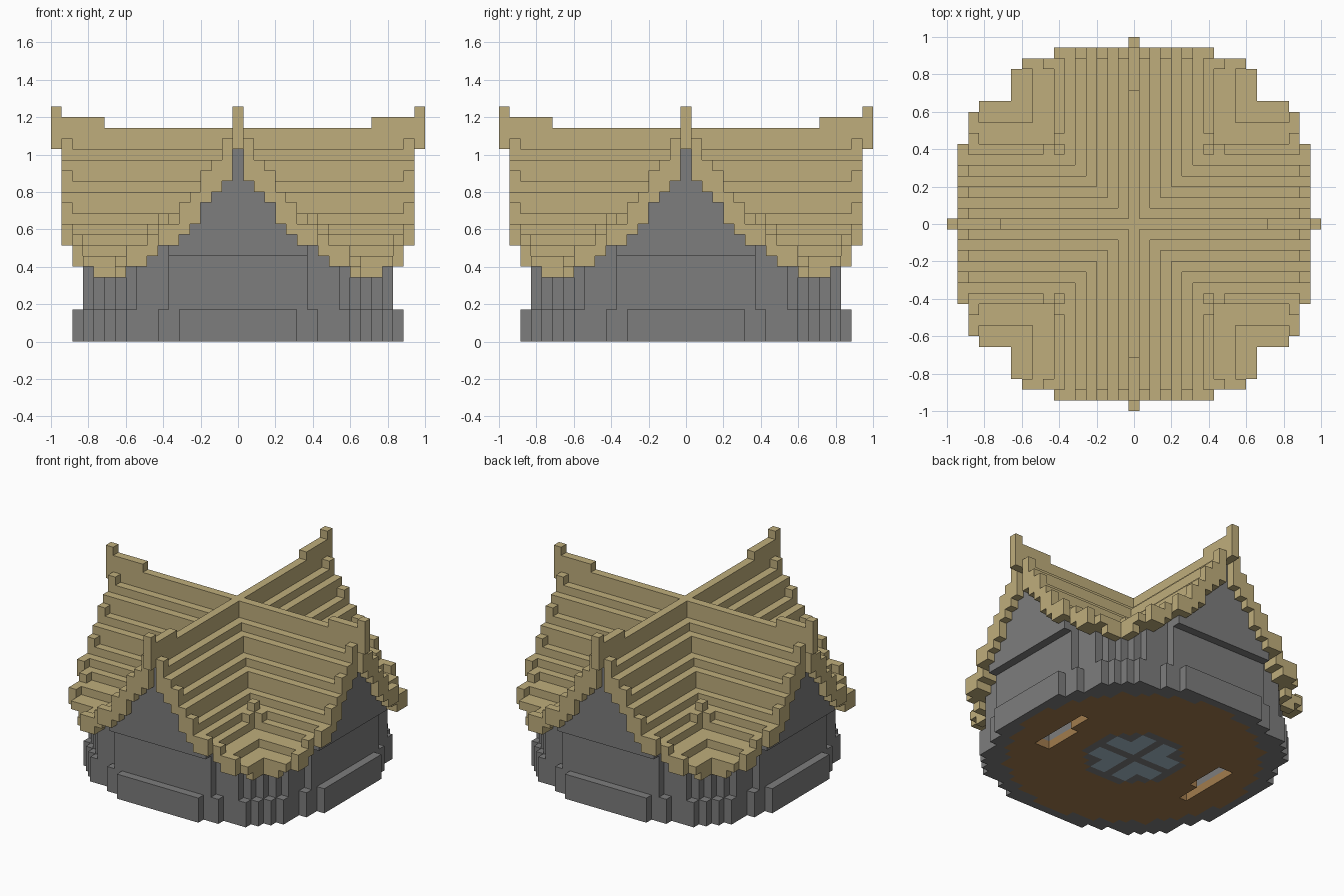
import bpy, bmesh, math

cube = bpy.data.objects.get("Cube")
if cube:
    bpy.data.objects.remove(cube, do_unlink=True)

U = 2 / 35          # edge of one block
N = 17              # blocks either side of the centre
TOP = 22            # blocks in height


def material(name, rgb):
    m = bpy.data.materials.new(name)
    m.use_nodes = True
    m.diffuse_color = (*rgb, 1)
    bsdf = m.node_tree.nodes["Principled BSDF"]
    bsdf.inputs["Base Color"].default_value = (*rgb, 1)
    bsdf.inputs["Roughness"].default_value = 0.9
    return m


stone = material("grey stone", (0.205, 0.205, 0.205))
thatch = material("straw tan", (0.52, 0.42, 0.20))
wood = material("brown wood", (0.36, 0.20, 0.075))
pale = material("pale blue grey", (0.39, 0.53, 0.62))

# Each direction has an axis and a sign
SIDES = [(axis, sign) for axis in range(3) for sign in (-1, 1)]


def blocks(name, mat, inside):
    """Build the outer skin of all blocks for which inside(i, j, k) holds;
    i and j count from the centre, k is the layer."""
    cells = {(i, j, k) for i in range(-N, N + 1) for j in range(-N, N + 1)
             for k in range(TOP) if inside(i, j, k)}
    bm = bmesh.new()
    verts = {}

    def vert(p):
        if p not in verts:
            verts[p] = bm.verts.new(((p[0] - 0.5) * U, (p[1] - 0.5) * U, p[2] * U))
        return verts[p]

    for c in cells:
        for axis, sign in SIDES:
            other = list(c)
            other[axis] += sign
            if tuple(other) in cells:
                continue
            p, q = (axis + 1) % 3, (axis + 2) % 3
            ring = []
            for dp, dq in ((0, 0), (1, 0), (1, 1), (0, 1)):
                corner = list(c)
                corner[axis] += sign > 0
                corner[p] += dp
                corner[q] += dq
                ring.append(vert(tuple(corner)))
            bm.faces.new(ring if sign > 0 else ring[::-1])
    bmesh.ops.dissolve_limit(bm, angle_limit=math.radians(1),
                             verts=bm.verts, edges=bm.edges)
    bmesh.ops.triangulate(bm, faces=[f for f in bm.faces if len(f.verts) > 4])
    mesh = bpy.data.meshes.new(name)
    bm.to_mesh(mesh)
    bm.free()
    mesh.materials.append(mat)
    obj = bpy.data.objects.new(name, mesh)
    bpy.context.collection.objects.link(obj)
    return obj


def fold(i, j):
    """Fold a position into one eighth of the plan: smaller, larger distance."""
    return sorted((abs(i), abs(j)))


# Stepped round plans
def base_plan(i, j):
    lo, hi = fold(i, j)
    return hi <= 13 and lo + hi <= 23 or hi == 14 and lo <= 7 or hi == 15 and lo <= 5


def wall_plan(i, j):
    lo, hi = fold(i, j)
    return hi <= 13 and lo + hi <= 22 or hi == 14 and lo <= 6


def floor_plan(i, j):
    return i * i + j * j <= 200


def disc(i, j):
    return i * i + j * j <= 29


def petal(i, j):
    lo, hi = fold(i, j)
    return lo >= 1 and hi <= 4 and lo + hi <= 6 and lo < 3


def slot(i, j):
    """Two stepped openings, each the other turned half round."""
    along = -j if i > 0 else j
    return abs(i) == 10 and -3 <= along <= 4 or abs(i) == 9 and 0 <= along <= 4


# Roof section, counted outward from the ridge
UNDER = [18, 15, 14, 13, 11, 10, 9, 9, 8, 7, 7, 6]
UPPER = [20, 18, 17, 15, 14, 12, 11, 10, 9, 9, 8, 8]
RAKE = [22, 19, 17, 16, 14, 13, 11, 11, 10, 9, 9, 8]
REACH = [17] + [16] * 7 + [15] * 3 + [14]


def roof(i, j, k):
    lo, hi = fold(i, j)
    if lo > 11 or hi > REACH[lo]:
        return False
    bottom, top = UNDER[lo], UPPER[lo]
    if hi == REACH[lo]:
        top = RAKE[lo]              # raised verge at the gable end
        bottom += lo == 11
    elif lo == 0 and hi >= 13:
        top += 1                    # ridge lifts toward its end
    if lo == 7 and hi <= 8:
        top += 9 - hi               # small stepped block in the valley
    return bottom <= k < top


def walls(i, j, k):
    lo, hi = fold(i, j)
    if hi == 15:
        return lo <= 6 and 8 <= k < UNDER[lo]   # gable overhangs the wall
    return wall_plan(i, j) and 3 <= k < UNDER[min(lo, 11)]


blocks("foundation", stone,
       lambda i, j, k: k < 3 and base_plan(i, j)
       and not (k == 0 and floor_plan(i, j)) and not (k < 2 and slot(i, j)))
blocks("walls_and_gables", stone, walls)
blocks("cross_roof", thatch, roof)

# Floor seen from underneath
blocks("floor_planks", wood,
       lambda i, j, k: k == 0 and floor_plan(i, j) and not disc(i, j) and not slot(i, j))
blocks("floor_disc", stone,
       lambda i, j, k: k == 0 and disc(i, j) and not petal(i, j))
blocks("floor_petals", pale, lambda i, j, k: k == 0 and petal(i, j))
